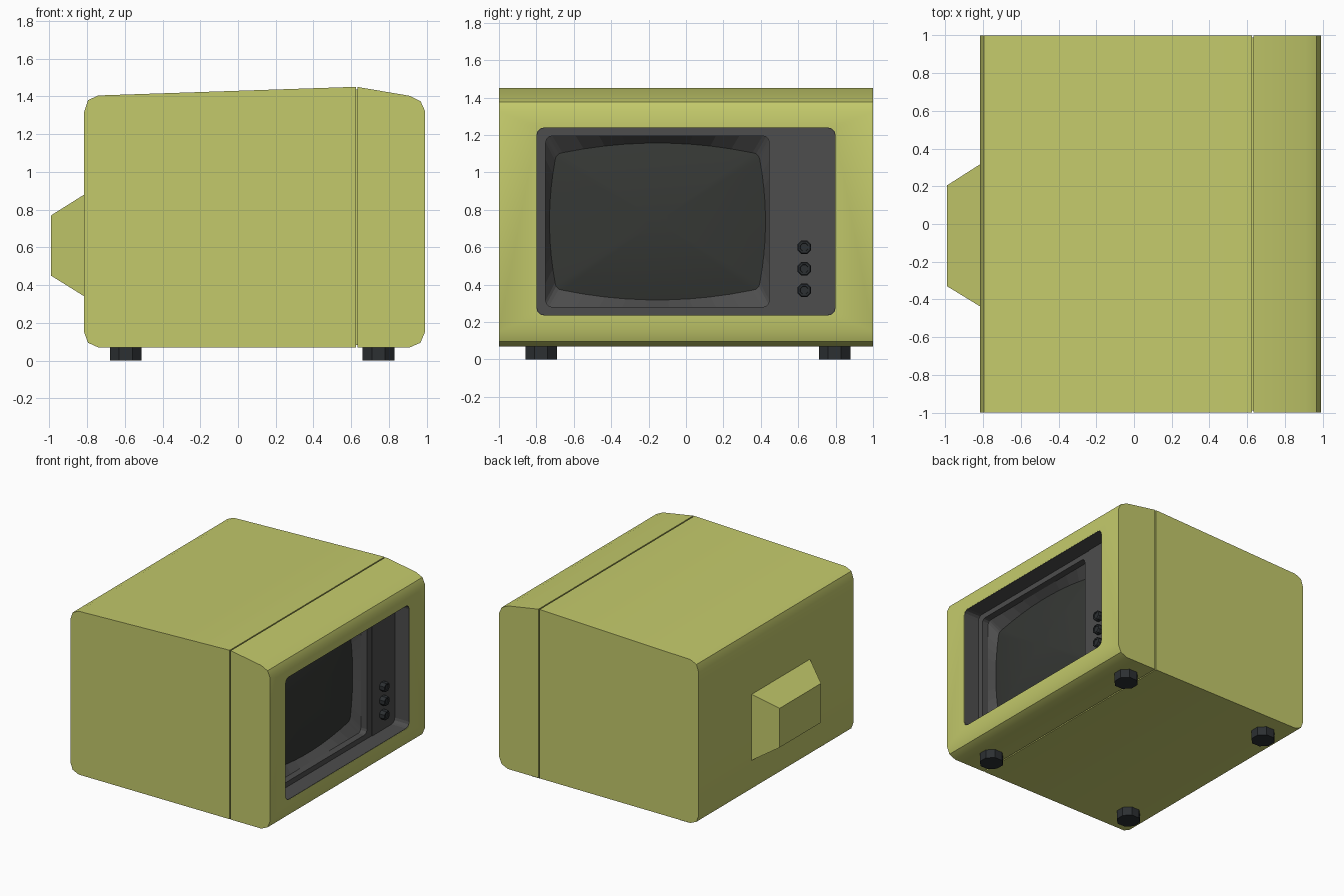
import bpy, bmesh, math
from mathutils import Matrix

if "Cube" in bpy.data.objects:
    bpy.data.objects.remove(bpy.data.objects["Cube"])


def material(name, rgb):
    m = bpy.data.materials.new(name)
    m.diffuse_color = (*rgb, 1)
    m.use_nodes = True
    m.node_tree.nodes["Principled BSDF"].inputs["Base Color"].default_value = m.diffuse_color
    return m


LIME = material("lime_plastic", (0.55, 0.59, 0.147))
GREY = material("dark_grey", (0.075, 0.075, 0.075))
GLASS = material("screen_glass", (0.036, 0.039, 0.035))
BLACK = material("black_plastic", (0.025, 0.029, 0.032))


def finish(name, bm, mat, smooth=None, closed=True):
    if closed:
        bmesh.ops.recalc_face_normals(bm, faces=bm.faces[:])
    me = bpy.data.meshes.new(name)
    bm.to_mesh(me)
    bm.free()
    ob = bpy.data.objects.new(name, me)
    bpy.context.collection.objects.link(ob)
    me.materials.append(mat)
    if smooth:
        shade(ob, smooth)
    return ob


def activate(ob):
    bpy.ops.object.select_all(action='DESELECT')
    ob.select_set(True)
    bpy.context.view_layer.objects.active = ob


def shade(ob, angle):
    activate(ob)
    bpy.ops.object.shade_smooth_by_angle(angle=math.radians(angle))


def loft(name, rings, mat, cap_start=False, cap_end=False, smooth=None, closed=False):
    """Skin a list of equal-length point rings."""
    bm = bmesh.new()
    rows = [[bm.verts.new(p) for p in r] for r in rings]
    n = len(rows[0])
    for a, b in zip(rows, rows[1:]):
        for i in range(n):
            j = (i + 1) % n
            bm.faces.new((a[i], a[j], b[j], b[i]))
    if cap_start:
        bm.faces.new(rows[0][::-1])
    if cap_end:
        bm.faces.new(rows[-1])
    return finish(name, bm, mat, smooth, closed)


def prism(name, profile, mat, half=1.0):
    rings = [[(x, y, z) for x, z in profile] for y in (-half, half)]
    return loft(name, rings, mat, True, True, closed=True)


def box(name, lo, hi, mat):
    return prism_yz(name, [(lo[1], lo[2]), (hi[1], lo[2]), (hi[1], hi[2]), (lo[1], hi[2])],
                    lo[0], hi[0], mat)


def prism_yz(name, pts, x0, x1, mat):
    rings = [[(x, y, z) for y, z in pts] for x in (x0, x1)]
    return loft(name, rings, mat, True, True, closed=True)


def ring(y0, y1, z0, z1, r, by=0.0, bz=0.0, m=9, k=3):
    """Rounded rectangle in y,z with k steps per corner and bowed sides."""
    arcs = []
    for cy, cz, start in ((y1 - r, z0 + r, -90), (y1 - r, z1 - r, 0),
                          (y0 + r, z1 - r, 90), (y0 + r, z0 + r, 180)):
        arcs.append([(cy + r * math.cos(math.radians(start + 90 * i / k)),
                      cz + r * math.sin(math.radians(start + 90 * i / k))) for i in range(k + 1)])
    bows = ((by, 0), (0, bz), (-by, 0), (0, -bz))
    out = []
    for i, arc in enumerate(arcs):
        out += arc
        a, b = arc[-1], arcs[(i + 1) % 4][0]
        for s in range(1, m):
            t = s / m
            w = 4 * t * (1 - t)
            out.append((a[0] + (b[0] - a[0]) * t + bows[i][0] * w,
                        a[1] + (b[1] - a[1]) * t + bows[i][1] * w))
    return out


def at(x, pts):
    return [(x, y, z) for y, z in pts]


# Cabinet: rear shell, front shell and the recessed seam between them
prism("rear_shell", [(0.624, 0.07), (0.624, 1.45), (0.6, 1.45), (-0.74, 1.405), (-0.795, 1.38),
                     (-0.815, 1.32), (-0.815, 0.15), (-0.795, 0.095), (-0.74, 0.07)], LIME)
front = prism("front_shell", [(0.634, 0.07), (0.91, 0.07), (0.967, 0.095), (0.99, 0.15),
                              (0.99, 1.325), (0.967, 1.375), (0.91, 1.403), (0.634, 1.45)], LIME)
box("seam", (0.61, -0.988, 0.082), (0.65, 0.988, 1.436), LIME)
shade(bpy.data.objects["rear_shell"], 30)

# Front opening cut into the shell
OPENING = (-0.8, 0.8, 0.235, 1.24)
cutter = prism_yz("opening_cutter", ring(*OPENING, 0.04, m=1), 0.69, 1.1, GREY)
cutter.hide_render = True
mod = front.modifiers.new("opening", 'BOOLEAN')
mod.object = cutter
mod.solver = 'EXACT'
activate(front)
bpy.ops.object.modifier_apply(modifier=mod.name)
bpy.data.objects.remove(cutter)
front.data.materials.clear()
front.data.materials.append(LIME)
front.data.polygons.foreach_set("material_index", [0] * len(front.data.polygons))
shade(front, 30)

# Grey lining of the opening, stepping down to the picture tube
e = 0.003
lip = ring(*OPENING, 0.04)
wall = ring(-0.8 + e, 0.8 - e, 0.235 + e, 1.24 - e, 0.04)
frame = ring(-0.75, 0.445, 0.28, 1.195, 0.035)
tube = ring(-0.70, 0.395, 0.37, 1.105, 0.04, 0.03, 0.052)
loft("screen_surround", [at(0.989, lip), at(0.989, wall), at(0.855, wall),
                         at(0.855, frame), at(0.80, frame), at(0.74, tube)], GREY)

# Domed screen
cy, cz = -0.1525, 0.7375
dome = []
for s in (1, 0.85, 0.7, 0.5, 0.3, 0.1):
    dome.append([(0.74 + 0.055 * (1 - s * s), cy + (y - cy) * s, cz + (z - cz) * s)
                 for y, z in tube])
loft("screen", dome, GLASS, cap_end=True, smooth=40)

# Control panel with three knobs
box("control_panel", (0.84, 0.5, 0.236), (0.86, 0.798, 1.239), GREY)


def octagon(r):
    return [(r * math.cos(math.radians(22.5 + 45 * i)),
             r * math.sin(math.radians(22.5 + 45 * i))) for i in range(8)]


for i, z in enumerate((0.37, 0.485, 0.60)):
    steps = ((0.855, 0.034), (0.87, 0.04), (0.898, 0.04), (0.906, 0.034),
             (0.906, 0.023), (0.9, 0.021))
    loft(f"knob_{i + 1}", [[(x, 0.632 + u, z + v) for u, v in octagon(r)] for x, r in steps],
         BLACK, cap_end=True)

# Tapered housing on the back
loft("back_housing", [
    [(x, y, z) for y, z in ((y0, z0), (y1, z0), (y1, z1), (y0, z1))]
    for x, y0, y1, z0, z1 in ((-0.81, -0.44, 0.32, 0.338, 0.883),
                              (-0.99, -0.33, 0.205, 0.45, 0.77))],
    LIME, True, True, closed=True)

# Four octagonal feet
for fx, xn in ((-0.595, "rear"), (0.745, "front")):
    for fy, yn in ((-0.775, "left"), (0.795, "right")):
        loft(f"{xn}_{yn}_foot", [[(fx + u, fy + v, z) for u, v in octagon(0.091)]
                                 for z in (0, 0.075)], BLACK, True, True, closed=True)
